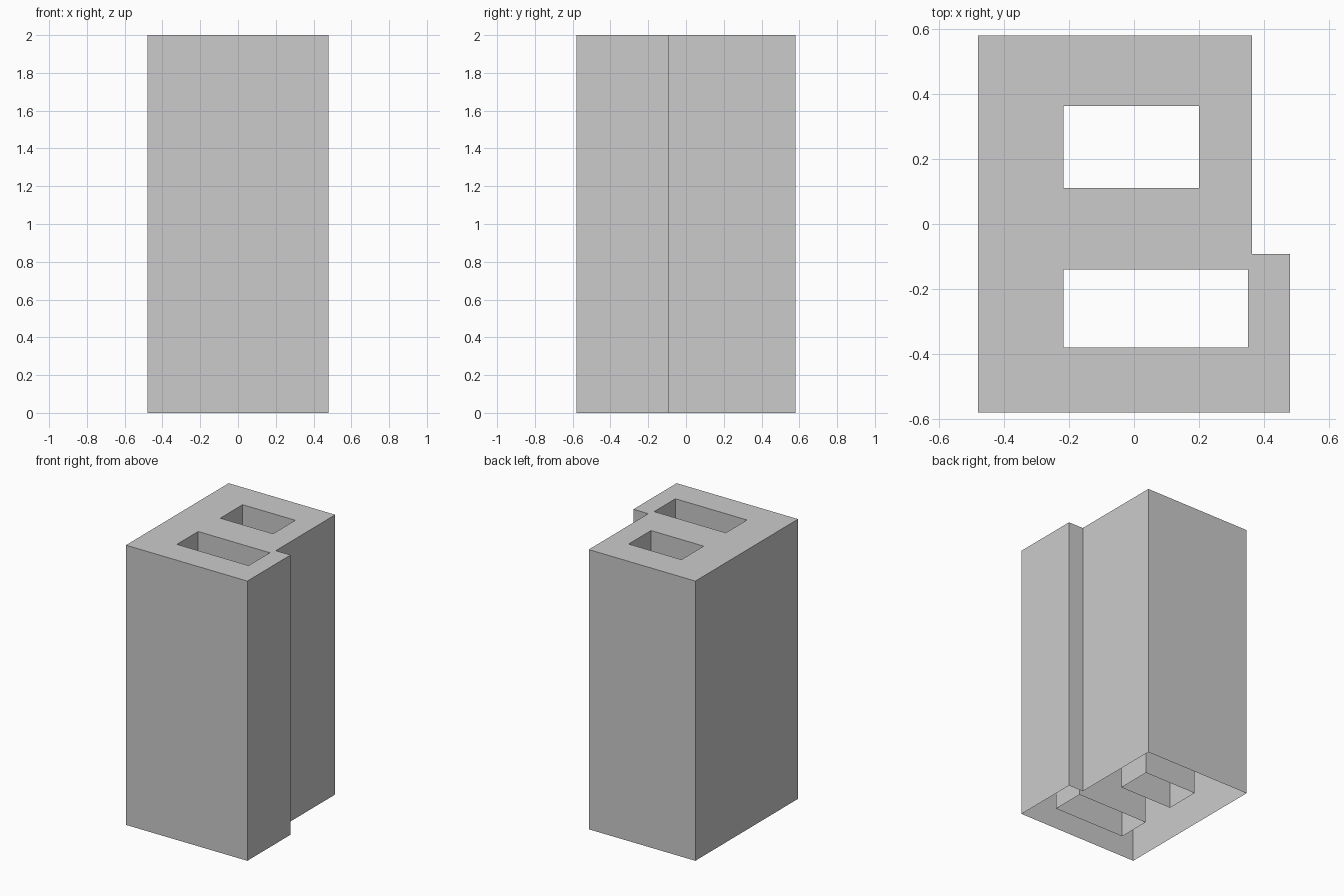
import bpy
import bmesh

default = bpy.data.objects.get("Cube")
if default:
    bpy.data.objects.remove(default, do_unlink=True)

HEIGHT = 2.0

grey = bpy.data.materials.new("plain_grey")
grey.use_nodes = True
colour = (0.6, 0.6, 0.6, 1.0)
grey.diffuse_color = colour
grey.node_tree.nodes["Principled BSDF"].inputs["Base Color"].default_value = colour


def rectangle(x0, x1, y0, y1):
    """Clockwise loop, so that walls face into the shaft."""
    return [(x0, y0), (x0, y1), (x1, y1), (x1, y0)]


# Floor plan: stepped outline (counter-clockwise) and two shafts
outline = [(-0.48, -0.58), (0.48, -0.58), (0.48, -0.092),
           (0.363, -0.092), (0.363, 0.58), (-0.48, 0.58)]
back_shaft = rectangle(-0.217, 0.2, 0.11, 0.362)
front_shaft = rectangle(-0.217, 0.35, -0.38, -0.14)

bm = bmesh.new()
rim = []

# Outer walls and shaft walls, open at the bottom
for loop in (outline, back_shaft, front_shaft):
    low = [bm.verts.new((x, y, 0)) for x, y in loop]
    high = [bm.verts.new((x, y, HEIGHT)) for x, y in loop]
    for i in range(len(loop)):
        j = (i + 1) % len(loop)
        bm.faces.new((low[i], low[j], high[j], high[i]))
        rim.append(bm.edges.get((high[i], high[j])))

# Flat roof around the shaft openings
fill = bmesh.ops.triangle_fill(bm, edges=rim, use_beauty=True, normal=(0, 0, 1))
for face in fill["geom"]:
    if isinstance(face, bmesh.types.BMFace):
        face.normal_update()
        if face.normal.z < 0:
            face.normal_flip()

mesh = bpy.data.meshes.new("tower_block")
bm.to_mesh(mesh)
bm.free()
mesh.materials.append(grey)
tower = bpy.data.objects.new("tower_block", mesh)
bpy.context.collection.objects.link(tower)
